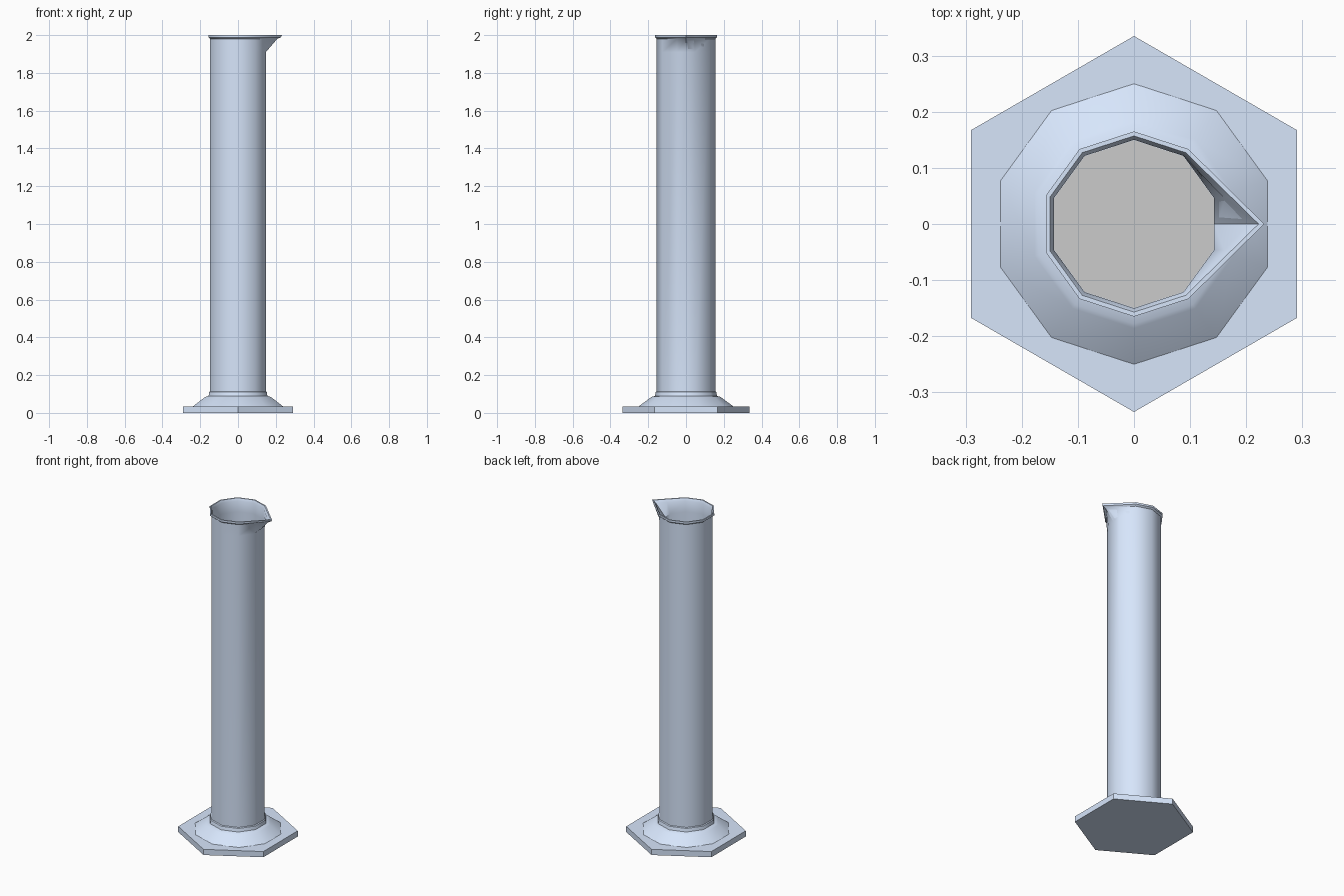
import bpy, bmesh
from math import sin, cos, radians

if "Cube" in bpy.data.objects:
    bpy.data.objects.remove(bpy.data.objects["Cube"])

glass = bpy.data.materials.new("pale_blue")
glass.diffuse_color = (0.68, 0.79, 0.97, 1)
glass.use_nodes = True
glass.node_tree.nodes["Principled BSDF"].inputs["Base Color"].default_value = glass.diffuse_color


def ring(r, z, sides):
    return [(r * cos(radians(90 + 360 * i / sides)),
             r * sin(radians(90 + 360 * i / sides)), z) for i in range(sides)]


def spout_ring(r, z, tip=None):
    """Decagon with an extra point at +x; tip pulls the front out to a V."""
    pts = []
    for a in (0, 18, 54, 90, 126, 162, 198, 234, 270, 306, 342):
        x, y = r * cos(radians(a)), r * sin(radians(a))
        if a == 0:
            x = tip if tip else r * cos(radians(18))
        elif a in (18, 342) and tip:
            # slide onto the straight line from the 54 degree corner to the tip
            c, s = r * cos(radians(54)), r * sin(radians(54))
            t = 1 - abs(y) / s
            x = c + (tip - c) * t
        pts.append((x, y, z))
    return pts


def loft(name, rings, mat=None, smooth=True):
    bm = bmesh.new()
    loops = [[bm.verts.new(p) for p in r] for r in rings]
    for a, b in zip(loops, loops[1:]):
        n = len(a)
        for i in range(n):
            j = (i + 1) % n
            bm.faces.new((a[i], a[j], b[j], b[i]))
    bm.faces.new(loops[0][::-1])
    if len(loops) > 1:
        bm.faces.new(loops[-1])
    else:
        bm.normal_update()
        bmesh.ops.reverse_faces(bm, faces=[f for f in bm.faces if f.normal.z < 0])
    if len(loops) > 1:
        bmesh.ops.recalc_face_normals(bm, faces=bm.faces[:])
    me = bpy.data.meshes.new(name)
    bm.to_mesh(me)
    bm.free()
    ob = bpy.data.objects.new(name, me)
    bpy.context.collection.objects.link(ob)
    if mat:
        me.materials.append(mat)
    if smooth:
        bpy.ops.object.select_all(action='DESELECT')
        ob.select_set(True)
        bpy.context.view_layer.objects.active = ob
        bpy.ops.object.shade_smooth_by_angle(angle=radians(37))
    return ob


# Hexagonal foot plate
loft("foot_plate", [ring(0.335, 0, 6), ring(0.335, 0.035, 6)], glass, False)

# Sloped ten-sided collar that holds the tube
collar = [(0.25, 0.035), (0.186, 0.082), (0.178, 0.086),
          (0.164, 0.09), (0.16, 0.11), (0.154, 0.115)]
loft("collar", [ring(r, z, 10) for r, z in collar], glass)

# Hollow tube with flared rim and pouring spout: up the outside, down the inside
tube = [(0.155, 0.10, None), (0.155, 1.91, None), (0.155, 1.98, 0.208),
        (0.165, 1.988, 0.226), (0.165, 2.0, 0.232), (0.157, 2.0, 0.222),
        (0.150, 1.985, 0.205), (0.150, 1.918, None), (0.150, 0.12, None)]
loft("tube", [spout_ring(*t) for t in tube], glass)

# Grey floor inside the tube
loft("tube_floor", [ring(0.1495, 0.121, 10)], None, False)
